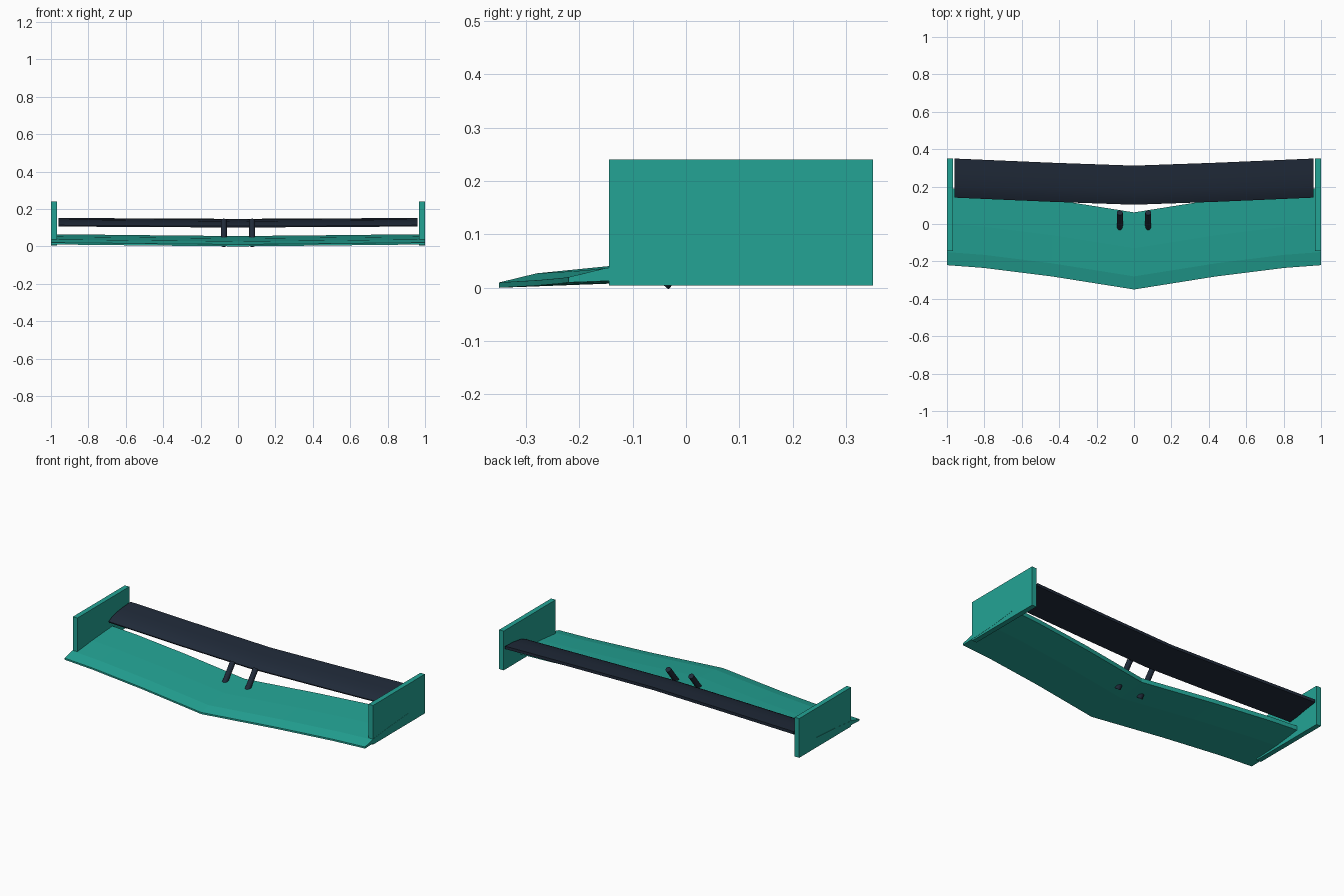
import bpy, bmesh, math
from mathutils import Vector

cube = bpy.data.objects.get("Cube")
if cube:
    bpy.data.objects.remove(cube, do_unlink=True)


def material(name, color):
    m = bpy.data.materials.new(name)
    m.use_nodes = True
    m.diffuse_color = color
    m.node_tree.nodes["Principled BSDF"].inputs["Base Color"].default_value = color
    return m


teal = material("teal paint", (0.017, 0.37, 0.30, 1))
dark = material("dark navy", (0.0144, 0.0232, 0.041, 1))


def finish(bm, name, mat):
    bmesh.ops.recalc_face_normals(bm, faces=bm.faces)
    mesh = bpy.data.meshes.new(name)
    bm.to_mesh(mesh)
    bm.free()
    mesh.materials.append(mat)
    obj = bpy.data.objects.new(name, mesh)
    bpy.context.collection.objects.link(obj)
    return obj


def wing(name, profile, stations, mat):
    """Loft a (y, z) section over half-span stations (x, sweep, rise), mirrored."""
    full = [(-x, s, r) for x, s, r in reversed(stations[1:])] + stations
    bm = bmesh.new()
    rings = [[bm.verts.new((x, y + s, z + r)) for y, z in profile]
             for x, s, r in full]
    n = len(profile)
    for a, b in zip(rings, rings[1:]):
        for i in range(n):
            j = (i + 1) % n
            bm.faces.new((a[i], a[j], b[j], b[i]))
    bm.faces.new(rings[0])
    bm.faces.new(rings[-1])
    return finish(bm, name, mat)


def select_smooth(obj):
    bpy.ops.object.select_all(action="DESELECT")
    obj.select_set(True)
    bpy.context.view_layer.objects.active = obj
    bpy.ops.object.shade_smooth_by_angle(angle=math.radians(30))


# Swept lower plane
wing("main_plane",
     [(-0.35, 0.0), (-0.35, 0.01), (-0.28, 0.027), (-0.13, 0.042),
      (0.062, 0.055), (0.062, 0.03), (-0.11, 0.009)],
     [(0, 0, 0), (0.44, 0.07, 0.004), (0.8, 0.115, 0.008), (1, 0.13, 0.01)],
     teal)

# Raised upper flap
flap = wing("upper_flap",
            [(0.105, 0.101), (0.103, 0.108), (0.13, 0.122), (0.17, 0.134),
             (0.23, 0.142), (0.312, 0.147), (0.312, 0.13), (0.23, 0.119),
             (0.16, 0.106)],
            [(0, 0, 0), (0.45, 0.016, 0.002), (0.96, 0.038, 0.005)],
            dark)
select_smooth(flap)

for side, label in ((1, "left"), (-1, "right")):
    # Vertical end plate
    bm = bmesh.new()
    bmesh.ops.create_cube(bm, size=1)
    for v in bm.verts:
        v.co = (side * 0.984 + v.co.x * 0.03,
                0.103 + v.co.y * 0.494, 0.122 + v.co.z * 0.236)
    finish(bm, label + "_end_plate", teal)

    # Leaning round strut
    low = Vector((side * 0.076, -0.045, 0.007))
    high = Vector((side * 0.076, 0.06, 0.138))
    axis = high - low
    bm = bmesh.new()
    bmesh.ops.create_cone(bm, cap_ends=True, segments=16, radius1=0.016,
                          radius2=0.016, depth=axis.length)
    turn = axis.to_track_quat("Z", "Y")
    for v in bm.verts:
        v.co = turn @ v.co + (low + high) / 2
    select_smooth(finish(bm, label + "_strut", dark))
